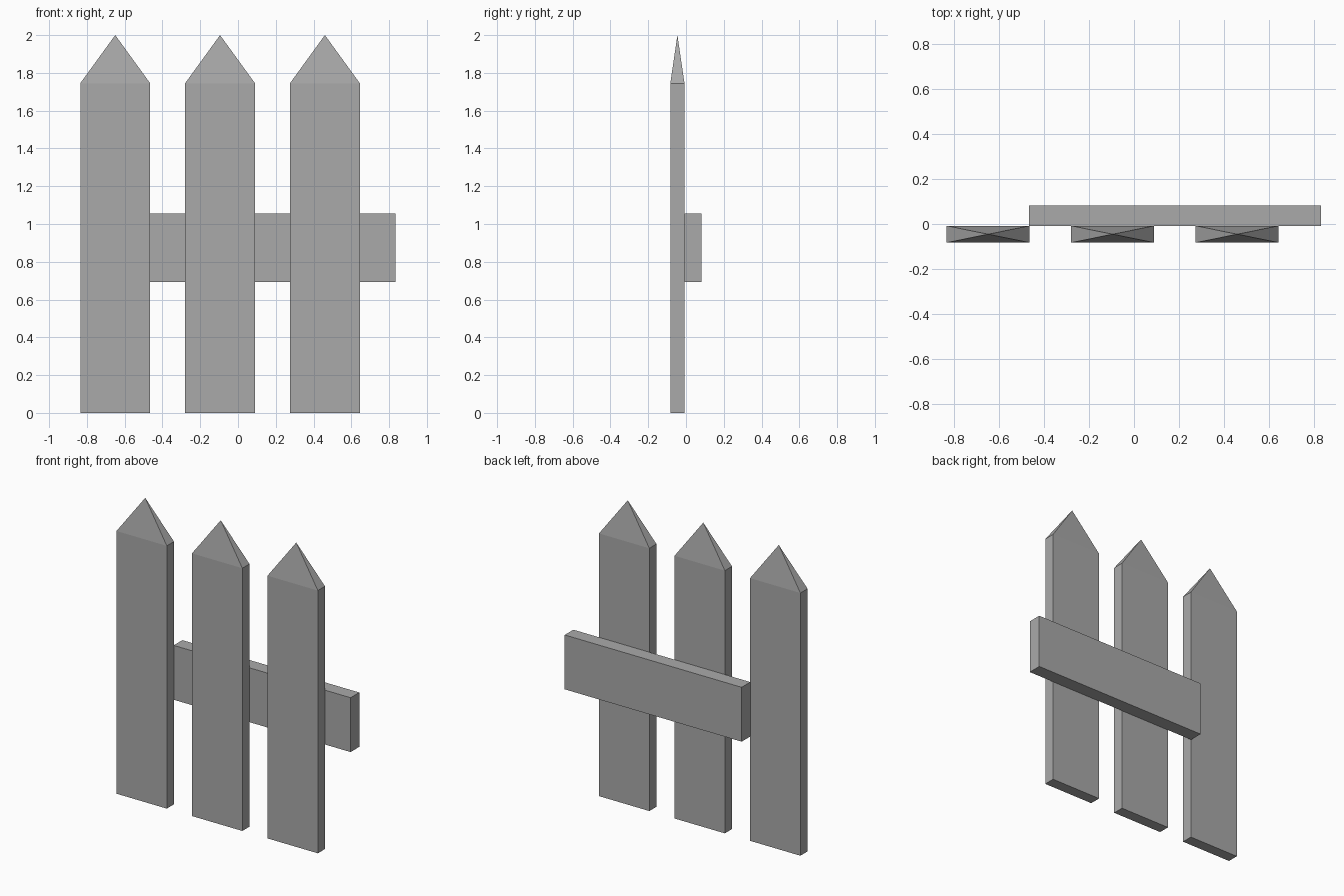
import bpy
import bmesh
from mathutils import Matrix, Vector

cube = bpy.data.objects.get("Cube")
if cube:
    bpy.data.objects.remove(cube, do_unlink=True)

grey = bpy.data.materials.new("plain_grey")
grey.use_nodes = True
colour = (0.4, 0.4, 0.4, 1)
grey.diffuse_color = colour
grey.node_tree.nodes["Principled BSDF"].inputs["Base Color"].default_value = colour


def board(name, low, high, tip=0):
    """Box between two corners, with an optional pyramid tip on top."""
    low, high = Vector(low), Vector(high)
    bm = bmesh.new()
    bmesh.ops.create_cube(bm, size=1, matrix=Matrix.LocRotScale(
        (low + high) / 2, None, high - low))
    if tip:
        top = max(bm.faces, key=lambda f: f.calc_center_median().z)
        poked = bmesh.ops.poke(bm, faces=[top])
        poked["verts"][0].co.z += tip
    mesh = bpy.data.meshes.new(name)
    bm.to_mesh(mesh)
    bm.free()
    mesh.materials.append(grey)
    obj = bpy.data.objects.new(name, mesh)
    bpy.context.collection.objects.link(obj)
    return obj


# Three upright pickets with pointed tops
half_width, spacing, middle = 0.185, 0.555, -0.095
front, joint, back = -0.083, -0.008, 0.083
for i, label in enumerate(("right", "middle", "left")):
    x = middle + (i - 1) * spacing
    board(label + "_picket", (x - half_width, front, 0),
          (x + half_width, joint, 1.745), tip=0.255)

# Cross rail behind the pickets, running past the left one
board("cross_rail", (-0.467, joint, 0.694), (0.833, back, 1.055))
